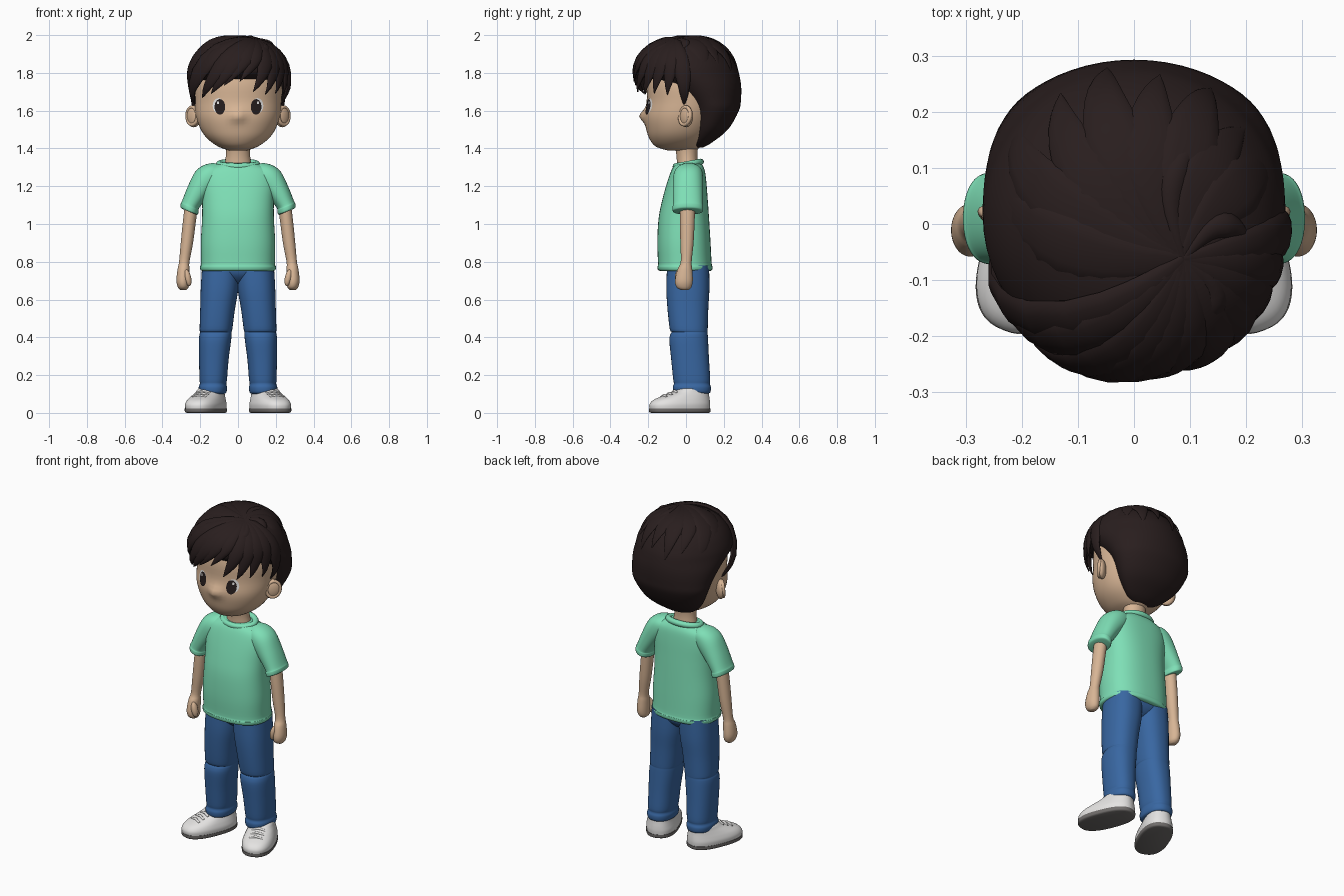
import bpy
import bmesh
import math
from mathutils import Vector, Matrix
from mathutils.bvhtree import BVHTree

default_cube = bpy.data.objects.get("Cube")
if default_cube:
    bpy.data.objects.remove(default_cube)


def material(name, red, green, blue):
    mat = bpy.data.materials.new(name)
    mat.use_nodes = True
    colour = (red, green, blue, 1)
    mat.diffuse_color = colour
    mat.node_tree.nodes["Principled BSDF"].inputs["Base Color"].default_value = colour
    return mat


SKIN = material("skin", .68, .46, .30)
HAIR = material("dark brown hair", .022, .013, .013)
MINT = material("mint cotton", .21, .74, .47)
DENIM = material("blue denim", .04, .135, .36)
WHITE = material("white leather", .78, .77, .76)
SOLE = material("grey rubber", .16, .15, .145)
IRIS = material("dark eye", .018, .012, .012)


def finish(name, bm, mat, mirror=False, angle=50):
    """Turn a bmesh into a smooth shaded object, optionally mirrored over x."""
    bmesh.ops.recalc_face_normals(bm, faces=bm.faces)
    mesh = bpy.data.meshes.new(name)
    bm.to_mesh(mesh)
    bm.free()
    mesh.materials.append(mat)
    for poly in mesh.polygons:
        poly.use_smooth = True
    mesh.set_sharp_from_angle(angle=math.radians(angle))
    obj = bpy.data.objects.new(name, mesh)
    bpy.context.scene.collection.objects.link(obj)
    if mirror:
        obj.modifiers.new("Mirror", "MIRROR").use_mirror_merge = False
    return obj


def skin_rings(bm, rings):
    """Join rings of coordinates into a closed tube."""
    loops = [[bm.verts.new(co) for co in ring] for ring in rings]
    count = len(loops[0])
    for low, high in zip(loops, loops[1:]):
        for i in range(count):
            j = (i + 1) % count
            bm.faces.new((low[i], low[j], high[j], high[i]))
    bm.faces.new(loops[0][::-1])
    bm.faces.new(loops[-1])


def spline(rows, steps=4):
    """Catmull-Rom interpolation through the rows."""
    rows = [Vector(row) for row in rows]
    padded = [rows[0]] + rows + [rows[-1]]
    for a, b, c, d in zip(padded, padded[1:], padded[2:], padded[3:]):
        for k in range(steps):
            t = k / steps
            yield b + (c - a) * t / 2 + (a * 2 - b * 5 + c * 4 - d) * t * t / 2 \
                + (b * 3 - a - c * 3 + d) * t ** 3 / 2
    yield rows[-1]


def loft(name, mat, rows, power=2, tilt=0, mirror=False, matrix=None, segments=56):
    """Stack of superellipses; each row is z, left x, right x, front y, back y."""
    rings = []
    for z, x0, x1, y0, y1 in spline(rows):
        ring = []
        for i in range(segments):
            a = math.tau * i / segments
            c, s = math.cos(a), math.sin(a)
            px = math.copysign(abs(c) ** (2 / power), c) * (x1 - x0) / 2
            py = math.copysign(abs(s) ** (2 / power), s) * (y1 - y0) / 2
            ring.append(((x0 + x1) / 2 + px, (y0 + y1) / 2 + py, z + tilt * px))
        rings.append(ring)
    bm = bmesh.new()
    skin_rings(bm, rings)
    if matrix:
        bm.transform(matrix)
    return finish(name, bm, mat, mirror)


def centred(rows):
    """Expand rows of z, half width, front y, back y."""
    return [(z, -w, w, front, back) for z, w, front, back in rows]


def ball(name, mat, centre, radii, turn, axis):
    bm = bmesh.new()
    bmesh.ops.create_uvsphere(bm, u_segments=24, v_segments=14, radius=1)
    bm.transform(Matrix.Translation(centre) @ Matrix.Rotation(math.radians(turn), 4, axis)
                 @ Matrix.Diagonal((*radii, 1)))
    return finish(name, bm, mat, True)


def tube(name, mat, points, radius, cyclic=False, mirror=False):
    curve = bpy.data.curves.new(name, "CURVE")
    curve.dimensions = "3D"
    curve.bevel_depth = radius
    curve.bevel_resolution = 3
    curve.use_fill_caps = True
    path = curve.splines.new("POLY")
    path.points.add(len(points) - 1)
    for point, co in zip(path.points, points):
        point.co = (*co, 1)
    path.use_cyclic_u = cyclic
    path.use_smooth = True
    curve.materials.append(mat)
    obj = bpy.data.objects.new(name, curve)
    bpy.context.scene.collection.objects.link(obj)
    if mirror:
        obj.modifiers.new("Mirror", "MIRROR").use_mirror_merge = False


def oval(centre, u, v, count=32):
    """Points round an ellipse with half axes u and v."""
    return [Vector(centre) + Vector(u) * math.cos(math.tau * i / count)
            + Vector(v) * math.sin(math.tau * i / count) for i in range(count)]


# Head with a soft nose, ears and neck
head = loft("head", SKIN, centred([
    (1.39, .05, -.10, .05), (1.41, .105, -.16, .08), (1.45, .16, -.193, .12),
    (1.5, .197, -.21, .15), (1.57, .222, -.22, .18), (1.65, .23, -.208, .2),
    (1.75, .23, -.205, .2), (1.85, .19, -.17, .18), (1.9, .1, -.1, .1)]), power=2.1)
for vert in head.data.vertices:
    if vert.co.y < 0:
        vert.co.y -= .028 * math.exp(-(vert.co.x / .035) ** 2 - ((vert.co.z - 1.572) / .03) ** 2)
ball("ears", SKIN, (.234, .002, 1.57), (.046, .024, .058), 42, "Z")
tube("ear_rims", SKIN, oval((.242, -.005, 1.572), (.027, .027, 0), (0, .004, .046)),
     .01, True, True)
loft("neck", SKIN, centred([(1.26, .085, -.05, .075), (1.36, .064, -.05, .06),
                            (1.45, .07, -.07, .07)]))

# Eyes: thin plates wrapped onto the face
face_tree = BVHTree.FromPolygons([v.co for v in head.data.vertices],
                                 [p.vertices[:] for p in head.data.polygons])


def face_plate(name, mat, x, z, width, height, lift):
    bm = bmesh.new()
    bmesh.ops.create_circle(bm, cap_ends=True, cap_tris=True, segments=28, radius=1)
    for vert in bm.verts:
        px, pz = x + vert.co.x * width, z + vert.co.y * height
        hit = face_tree.ray_cast(Vector((px, -1, pz)), Vector((0, 1, 0)))[0]
        vert.co = (px, hit.y - lift, pz)
    finish(name, bm, mat, True)


face_plate("eye_whites", WHITE, .103, 1.626, .031, .04, .003)
face_plate("irises", IRIS, .096, 1.62, .028, .041, .006)
face_plate("eye_glints", WHITE, .106, 1.642, .006, .008, .008)

# Hair cap: wide above, receding behind the face and ears below
loft("hair_cap", HAIR, centred([
    (1.405, .05, .03, .09), (1.43, .11, .022, .135), (1.5, .185, .018, .222),
    (1.6, .236, .005, .28), (1.66, .25, -.04, .291), (1.73, .264, -.13, .292),
    (1.79, .27, -.238, .282), (1.84, .262, -.25, .265), (1.9, .232, -.22, .225),
    (1.95, .18, -.165, .165), (1.98, .11, -.1, .1), (1.988, .02, -.02, .02)]))

# Hair locks sweep from the crown over the cap
CENTRE = Vector((0, .005, 1.74))
RADII = (.266, .28, .248)
CROWN = Vector((.09, -.07, .24)).normalized()


def on_cap(direction):
    x, y, z = (d / r for d, r in zip(direction, RADII))
    power = 2.4
    point = direction * (math.hypot(x, y) ** power + abs(z) ** power) ** (-1 / power)
    point *= 1 - max(0, -point.z - .02) * .9
    return CENTRE + point


def lock(bm, degrees, tip_z, width, thick=.02, bend=.1, steps=14):
    a = math.radians(degrees)
    tip = Vector((.27 * math.sin(a), -.27 * math.cos(a), tip_z - CENTRE.z)).normalized()
    sideways = CROWN.cross(tip).normalized()
    path = []
    for k in range(steps + 1):
        t = k / steps
        path.append(on_cap((CROWN.lerp(tip, t) + sideways * bend * math.sin(math.pi * t)).normalized()))
    rings = []
    for k, point in enumerate(path):
        t = k / steps
        along = (path[min(k + 1, steps)] - path[max(k - 1, 0)]).normalized()
        out = (point - CENTRE).normalized()
        side = along.cross(out).normalized()
        out = side.cross(along)
        taper = min(1, .25 + 1.6 * t) * min(1, 2.2 * (1 - t) + .03)
        rings.append(oval(point, side * width * taper, out * thick * max(taper, .2), 12))
    skin_rings(bm, rings)


fringe = [(-86, 1.6, .045), (-66, 1.68, .045), (-48, 1.665, .048), (-32, 1.69, .048),
          (-15, 1.735, .045), (2, 1.755, .04), (17, 1.7, .045), (33, 1.685, .045),
          (49, 1.69, .048), (66, 1.68, .045), (86, 1.6, .045)]
bm = bmesh.new()
for degrees, tip_z, width in fringe:
    lock(bm, degrees, tip_z, width)
finish("fringe_locks", bm, HAIR)

bm = bmesh.new()
for i in range(8):
    lock(bm, 110 + i * 20, 1.8 + .05 * (i % 2), .055, .013, .16)
finish("back_locks", bm, HAIR)

bm = bmesh.new()
for degrees in (20, 75, 140):
    lock(bm, degrees, 1.93, .025, .018, .22)
finish("crown_tuft", bm, HAIR)

# Shirt
loft("shirt_body", MINT, centred([
    (.75, .185, -.135, .125), (.757, .198, -.148, .138), (.775, .201, -.152, .141),
    (.79, .196, -.148, .136), (.9, .197, -.152, .13), (1.03, .19, -.145, .122),
    (1.13, .19, -.125, .115), (1.22, .195, -.1, .108), (1.28, .18, -.079, .1),
    (1.31, .13, -.062, .088), (1.325, .09, -.045, .075)]), power=2.4)
loft("sleeves", MINT, [
    (1.065, .222, .294, -.06, .08), (1.07, .212, .304, -.07, .09),
    (1.09, .208, .303, -.071, .091), (1.105, .204, .296, -.068, .089),
    (1.18, .15, .264, -.07, .09), (1.25, .09, .226, -.068, .09),
    (1.29, .07, .18, -.052, .08), (1.312, .07, .13, -.02, .05)],
     power=2.2, tilt=.4, mirror=True)
tube("collar", MINT, oval((0, .012, 1.317), (.1, 0, 0), (0, .066, .012)), .017, True)

# Arms and hands
loft("arms", SKIN, [
    (1.15, .205, .275, -.03, .05), (1.02, .222, .291, -.032, .046),
    (.9, .238, .303, -.03, .04), (.8, .257, .312, -.028, .03),
    (.76, .257, .32, -.045, .033), (.7, .258, .326, -.058, .036),
    (.665, .262, .318, -.05, .028), (.65, .275, .305, -.025, .01)], mirror=True)
ball("thumbs", SKIN, (.266, -.038, .715), (.018, .021, .045), 12, "Y")

# Trousers
loft("hips", DENIM, centred([(.675, .02, -.02, .04), (.7, .075, -.06, .085),
                             (.74, .16, -.092, .114), (.8, .18, -.1, .122)]), power=2.4)
loft("trouser_legs", DENIM, [
    (.1, .075, .19, -.05, .11), (.108, .062, .204, -.066, .128),
    (.135, .058, .208, -.07, .132), (.155, .062, .202, -.064, .126),
    (.18, .058, .204, -.068, .128), (.28, .05, .206, -.078, .122),
    (.38, .037, .207, -.088, .117), (.415, .034, .204, -.083, .115),
    (.428, .034, .2, -.077, .114), (.445, .03, .203, -.086, .115),
    (.55, .016, .2, -.098, .118), (.66, -.002, .197, -.104, .124),
    (.78, -.01, .19, -.1, .122)], power=2.3, mirror=True)

# Shoes, turned outwards
turned = Matrix.Translation((.145, .03, 0)) @ Matrix.Rotation(math.radians(22), 4, "Z")
loft("soles", SOLE, centred([(0, .08, -.225, .09), (.006, .089, -.235, .099),
                             (.024, .09, -.236, .1)]), 2.5, mirror=True, matrix=turned)
loft("shoe_uppers", WHITE, centred([
    (.02, .088, -.234, .098), (.045, .09, -.234, .099), (.068, .084, -.213, .097),
    (.088, .076, -.165, .094), (.108, .068, -.11, .091), (.128, .061, -.075, .087),
    (.136, .045, -.05, .07)]), 2.4, mirror=True, matrix=turned)
for number, (y, z) in enumerate([(-.098, .117), (-.128, .105), (-.158, .094)], 1):
    bar = [turned @ Vector((x, y, z - abs(x) * .3)) for x in (-.038, -.018, 0, .018, .038)]
    tube(f"laces_{number}", WHITE, bar, .007, mirror=True)
